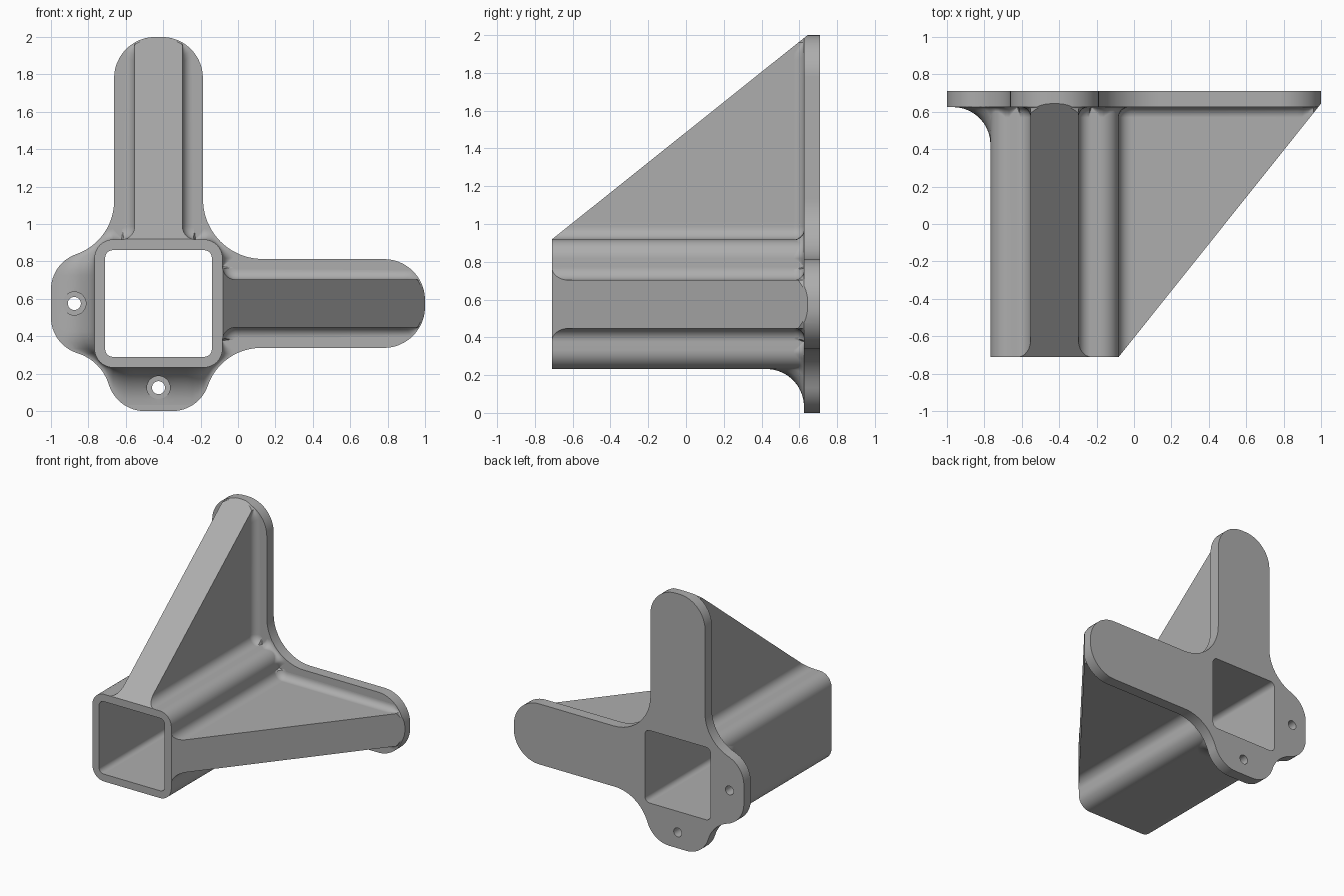
import bpy, bmesh
from math import sin, cos, tan, pi, atan2, sqrt
from mathutils import Vector
from mathutils.geometry import intersect_line_line_2d

if "Cube" in bpy.data.objects:
    bpy.data.objects.remove(bpy.data.objects["Cube"], do_unlink=True)

CX, CZ = -0.425, 0.575            # axis of the square socket
FRONT, PLATE, BACK = -0.71, 0.625, 0.71
TUBE, BORE, RIB, ARM = 0.3425, 0.285, 0.128, 0.2375
TIP = 1.425
SCREWS = [(-0.45, 0), (0, -0.45)]

grey = bpy.data.materials.new("light_grey")
grey.use_nodes = True
grey.diffuse_color = (0.42, 0.42, 0.42, 1)
grey.node_tree.nodes["Principled BSDF"].inputs["Base Color"].default_value = grey.diffuse_color


def outline(corners, step=9.0, segs=8):
    """Counter-clockwise polygon with rounded corners: list of (point, outward normal)."""
    pts = []
    for i, (x, z, r) in enumerate(corners):
        b = Vector((x, z))
        u = (b - Vector(corners[i - 1][:2])).normalized()
        v = (Vector(corners[(i + 1) % len(corners)][:2]) - b).normalized()
        nu, nv = Vector((u.y, -u.x)), Vector((v.y, -v.x))
        if r == 0:
            pts.append((b, (nu + nv).normalized()))
            continue
        turn = atan2(u.x * v.y - u.y * v.x, u.dot(v))
        side = 1 if turn > 0 else -1
        centre = b - u * r * tan(abs(turn) / 2) - nu * r * side
        base = atan2(nu.y, nu.x)
        for k in range(segs + 1):
            a = base + turn * k / segs
            n = Vector((cos(a), sin(a)))
            pts.append((centre + n * r * side, n))
    dense = []
    for (p, n), (q, m) in zip(pts, pts[1:] + pts[:1]):
        count = max(1, int((q - p).length / step + 0.5))
        dense += [(p.lerp(q, k / count), n.lerp(m, k / count).normalized()) for k in range(count)]
    return dense


def ring(points, y):
    return [(CX + p.x, y, CZ + p.y) for p in points]


def build(name, loops):
    """Loft every loop from front to back, cap the ends and trim the sloping ribs."""
    bm = bmesh.new()
    ends = [[], []]
    for rings in loops:
        vs = [[bm.verts.new(p) for p in r] for r in rings]
        for a, b in zip(vs, vs[1:]):
            for i in range(len(a)):
                bm.faces.new((a[i - 1], a[i], b[i], b[i - 1]))
        for edges, r in zip(ends, (vs[0], vs[-1])):
            edges += [bm.edges.get((r[i - 1], r[i])) for i in range(len(r))]
    for edges in ends:
        bmesh.ops.triangle_fill(bm, edges=edges, use_beauty=True, normal=(0, -1, 0))
    slope = (TIP - TUBE) / (0.645 - FRONT)
    start = TUBE + 0.001
    for co, no in (((CX, FRONT, CZ + start), (0, -slope, 1)),
                   ((CX + start, FRONT, CZ), (1, -slope, 0))):
        bmesh.ops.bisect_plane(bm, geom=bm.verts[:] + bm.edges[:] + bm.faces[:], dist=0.0001,
                               plane_co=co, plane_no=Vector(no).normalized(), clear_outer=True)
        bmesh.ops.holes_fill(bm, edges=[e for e in bm.edges if e.is_boundary], sides=0)
    bmesh.ops.recalc_face_normals(bm, faces=bm.faces[:])
    mesh = bpy.data.meshes.new(name)
    bm.to_mesh(mesh)
    bm.free()
    mesh.materials.append(grey)
    ob = bpy.data.objects.new(name, mesh)
    bpy.context.collection.objects.link(ob)
    return ob


def activate(ob):
    bpy.ops.object.select_all(action='DESELECT')
    ob.select_set(True)
    bpy.context.view_layer.objects.active = ob


def smooth(ob):
    activate(ob)
    bpy.ops.object.shade_smooth_by_angle(angle=pi / 6)
    ob.modifiers.new("even_shading", 'WEIGHTED_NORMAL').keep_sharp = True


# Flat back plate: two long arms, two short lobes, square opening and screw holes
plate_path = [p for p, n in outline([
    (TIP, -ARM, 0.22), (TIP, ARM, 0.22), (ARM, ARM, 0.32), (ARM, TIP, 0.22), (-ARM, TIP, 0.22),
    (-ARM, 0.336, 0.3), (-0.575, 0.215, 0.2), (-0.575, -0.215, 0.2), (-0.31, -0.31, 0.25),
    (-0.215, -0.575, 0.2), (0.215, -0.575, 0.2), (0.336, -ARM, 0.3)], segs=12)]
bore = [p for p, n in outline([(-BORE, -BORE, 0.04), (BORE, -BORE, 0.04),
                               (BORE, BORE, 0.04), (-BORE, BORE, 0.04)])]
plate_loops = [plate_path, bore]
for s in SCREWS:
    plate_loops.append([Vector(s) + 0.035 * Vector((cos(k * pi / 12), sin(k * pi / 12)))
                        for k in range(24)])
plate = build("back_plate", [[ring(l, PLATE), ring(l, BACK)] for l in plate_loops])
smooth(plate)

# Square socket with two ribs, seen end-on; rib tips follow the rounded arm ends
tip_r = ARM - 0.002
rib_tip = [(TIP - ARM + sqrt(tip_r ** 2 - (RIB * k / 4) ** 2), RIB * k / 4, 0) for k in range(-4, 5)]
F, C = 0.07, 0.1
body_path = outline(
    [(-TUBE, -TUBE, C), (TUBE, -TUBE, C), (TUBE, -RIB, F)] + rib_tip
    + [(TUBE, RIB, F), (TUBE, TUBE, C), (RIB, TUBE, F)]
    + [(z, x, 0) for x, z, r in reversed(rib_tip)]
    + [(-RIB, TUBE, F), (-TUBE, TUBE, C)], step=0.03)


def room(p, n):
    """Distance from the body to the plate edge."""
    hits = [intersect_line_line_2d(p, p + n * 0.5, plate_path[i - 1], plate_path[i])
            for i in range(len(plate_path))]
    return min([(h - p).length for h in hits if h], default=0)


# Fillet into the plate: wide on the short lobes, small along the ribs
radii = [max(0.002, min(0.2 if max(-p.x, -p.y) > 0.3 else 0.055, 0.98 * room(p, n)))
         for p, n in body_path]
STEPS = 10
rings = [ring([p for p, n in body_path], FRONT)]
for k in range(STEPS + 1):
    a = pi / 2 * k / STEPS
    rings.append([(CX + p.x + n.x * r * (1 - cos(a)), PLATE - r * (1 - sin(a)),
                   CZ + p.y + n.y * r * (1 - cos(a))) for (p, n), r in zip(body_path, radii)])
rings.append([(x, PLATE + 0.005, z) for x, y, z in rings[-1]])
body = build("socket_with_ribs", [rings, [ring(bore, FRONT), ring(bore, PLATE + 0.005)]])

# Screw head recesses through the lobe fillets
for x, z in SCREWS:
    bpy.ops.mesh.primitive_cylinder_add(vertices=32, radius=0.062, depth=0.2,
                                        location=(CX + x, 0.6, CZ + z), rotation=(pi / 2, 0, 0))
    cutter = bpy.context.object
    cutter.name = "screw_recess_cutter"
    cutter.hide_render = True
    cut = body.modifiers.new("screw_recess", 'BOOLEAN')
    cut.operation, cut.solver, cut.object = 'DIFFERENCE', 'EXACT', cutter
    activate(body)
    bpy.ops.object.modifier_apply(modifier=cut.name)
    bpy.data.objects.remove(cutter, do_unlink=True)
smooth(body)
